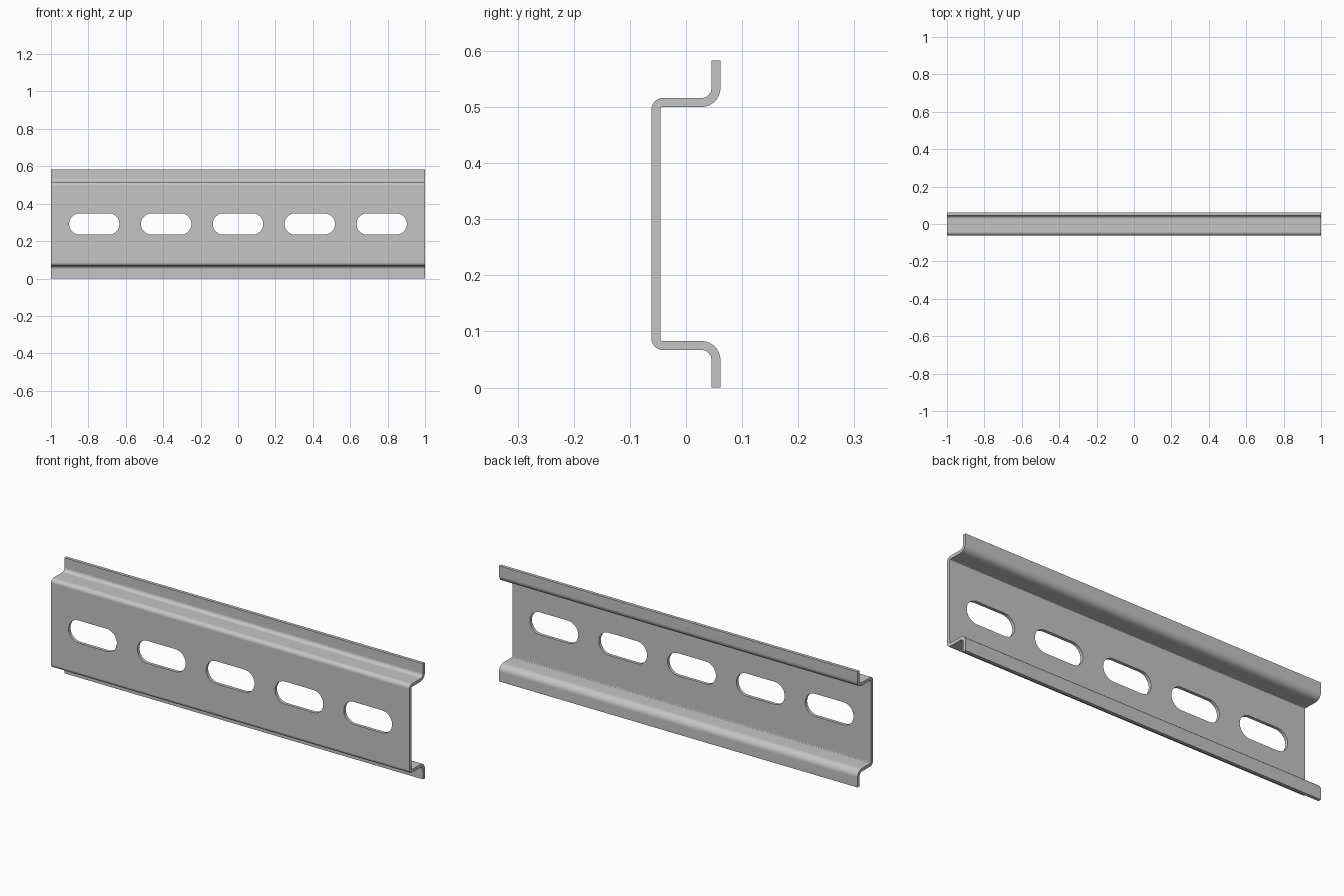
import bpy, bmesh, math
from mathutils import Vector

old = bpy.data.objects.get("Cube")
if old:
    bpy.data.objects.remove(old, do_unlink=True)

LENGTH, HEIGHT, DEPTH, THICK = 2.0, 0.583, 0.123, 0.016
LIP = 0.067                      # height of each outer lip
MID = HEIGHT / 2
FRONT, BACK = -DEPTH / 2, DEPTH / 2
TIGHT, WIDE = 0.004, 0.018       # inside bend radii
SLOTS, PITCH, SLOT_LEN, SLOT_R = 5, 0.384, 0.27, 0.057

steel = bpy.data.materials.new("light steel grey")
steel.use_nodes = True
colour = (0.56, 0.56, 0.56, 1)
steel.diffuse_color = colour
steel.node_tree.nodes["Principled BSDF"].inputs["Base Color"].default_value = colour


def fillet(prev, corner, nxt, radius, steps=8):
    """Points of an arc rounding a square corner."""
    a, b = (prev - corner).normalized(), (nxt - corner).normalized()
    centre = corner + (a + b) * radius
    return [centre - radius * (b * math.cos(t) + a * math.sin(t))
            for t in (math.pi / 2 * i / steps for i in range(steps + 1))]


def prism(name, points, offset):
    """Extrude a closed outline of 3D points along an offset."""
    bm = bmesh.new()
    face = bm.faces.new([bm.verts.new(p) for p in points])
    ext = bmesh.ops.extrude_face_region(bm, geom=[face])
    bmesh.ops.translate(bm, vec=offset,
                        verts=[v for v in ext["geom"] if isinstance(v, bmesh.types.BMVert)])
    bmesh.ops.recalc_face_normals(bm, faces=bm.faces)
    mesh = bpy.data.meshes.new(name)
    bm.to_mesh(mesh)
    bm.free()
    mesh.materials.append(steel)
    obj = bpy.data.objects.new(name, mesh)
    bpy.context.collection.objects.link(obj)
    return obj


# Upper half of the bent sheet section: (y, distance above middle, bend radius)
top, shelf = MID, MID - LIP
outer = [(FRONT, shelf, TIGHT + THICK), (BACK - THICK, shelf, WIDE), (BACK - THICK, top, 0)]
inner = [(BACK, top, 0), (BACK, shelf - THICK, WIDE + THICK), (FRONT + THICK, shelf - THICK, TIGHT)]


def mirrored(part):
    return [(y, -h, r) for y, h, r in reversed(part)]


section = outer + inner + mirrored(inner) + mirrored(outer)
corners = [Vector((-LENGTH / 2, y, MID + h)) for y, h, r in section]
outline = []
for i, (y, h, r) in enumerate(section):
    if r:
        outline += fillet(corners[i - 1], corners[i], corners[(i + 1) % len(corners)], r)
    else:
        outline.append(corners[i])
rail = prism("mounting_rail", outline, Vector((LENGTH, 0, 0)))

# Row of rounded slots through the web
for n in range(SLOTS):
    cx = (n - (SLOTS - 1) / 2) * PITCH
    half = SLOT_LEN / 2 - SLOT_R
    pts = []
    for side in (1, -1):
        for k in range(17):
            a = math.pi * (k / 16 - 0.5)
            pts.append(Vector((cx + side * (half + SLOT_R * math.cos(a)),
                               FRONT - 0.02, MID + side * SLOT_R * math.sin(a))))
    cutter = prism("slot_cutter", pts, Vector((0, THICK + 0.04, 0)))
    cutter.hide_render = True
    mod = rail.modifiers.new("slot", "BOOLEAN")
    mod.operation, mod.solver, mod.object = "DIFFERENCE", "EXACT", cutter
    bpy.context.view_layer.objects.active = rail
    bpy.ops.object.modifier_apply(modifier=mod.name)
    bpy.data.objects.remove(cutter, do_unlink=True)

# Smooth bends, crisp cut edges, flat faces kept flat
bpy.ops.object.select_all(action="DESELECT")
rail.select_set(True)
bpy.context.view_layer.objects.active = rail
bpy.ops.object.shade_smooth_by_angle(angle=math.radians(35))
weighted = rail.modifiers.new("flat_face_normals", "WEIGHTED_NORMAL")
weighted.keep_sharp = True
